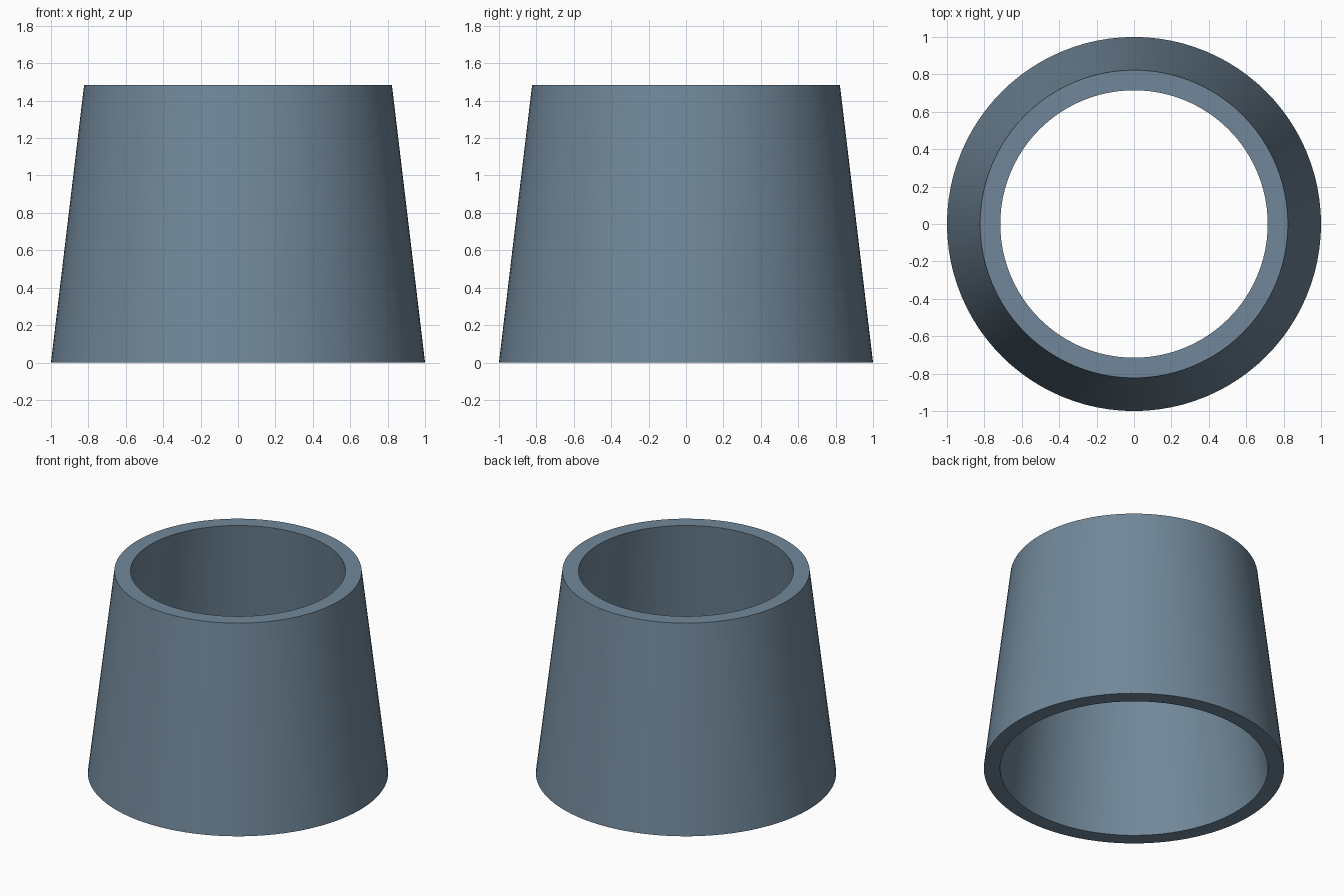
import bpy, bmesh
from math import cos, sin, tau, radians

if "Cube" in bpy.data.objects:
    bpy.data.objects.remove(bpy.data.objects["Cube"])

SIDES = 96
# Wall cross-section (radius, height): outer bottom, outer top, inner top, inner bottom
PROFILE = [(1.0, 0.0), (0.823, 1.483), (0.715, 1.483), (0.892, 0.0)]

# Tapered open sleeve, made by revolving the wall section
bm = bmesh.new()
rings = [[bm.verts.new((r * cos(tau * i / SIDES), r * sin(tau * i / SIDES), z))
          for i in range(SIDES)] for r, z in PROFILE]
for k, lower in enumerate(rings):
    upper = rings[(k + 1) % len(rings)]
    for i in range(SIDES):
        j = (i + 1) % SIDES
        bm.faces.new((lower[i], lower[j], upper[j], upper[i]))
bmesh.ops.recalc_face_normals(bm, faces=bm.faces)

mesh = bpy.data.meshes.new("tapered_sleeve")
bm.to_mesh(mesh)
bm.free()
sleeve = bpy.data.objects.new("tapered_sleeve", mesh)
bpy.context.collection.objects.link(sleeve)

# Slate blue finish
slate = bpy.data.materials.new("slate_blue")
slate.diffuse_color = (0.165, 0.245, 0.32, 1.0)
slate.use_nodes = True
slate.node_tree.nodes["Principled BSDF"].inputs["Base Color"].default_value = slate.diffuse_color
mesh.materials.append(slate)

# Smooth walls, sharp rims
bpy.context.view_layer.objects.active = sleeve
sleeve.select_set(True)
bpy.ops.object.shade_smooth_by_angle(angle=radians(30))
